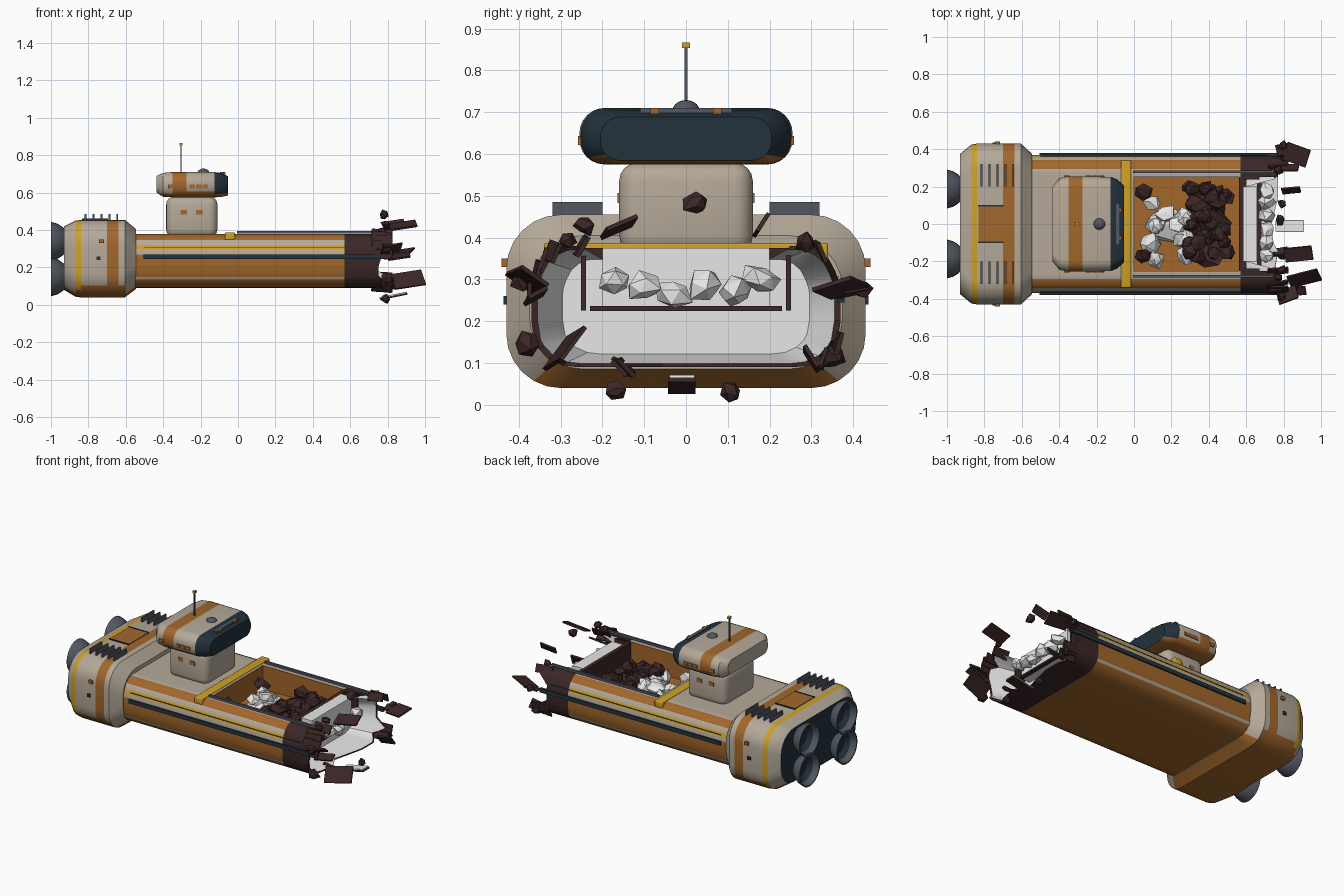
import bpy, bmesh, math, random
from mathutils import Vector, Euler, Matrix

if "Cube" in bpy.data.objects:
    bpy.data.objects.remove(bpy.data.objects["Cube"])
random.seed(4)

# Colours
COL = dict(beige=(0.46, 0.40, 0.32), orange=(0.36, 0.135, 0.025), yellow=(0.62, 0.35, 0.02),
           burnt=(0.045, 0.02, 0.02), navy=(0.017, 0.032, 0.045), slate=(0.085, 0.095, 0.12),
           white=(0.8, 0.8, 0.8))
NAMES = list(COL)
MATS = []
for k, c in COL.items():
    m = bpy.data.materials.new(k + "_paint")
    m.diffuse_color = (*c, 1)
    m.use_nodes = True
    m.node_tree.nodes["Principled BSDF"].inputs["Base Color"].default_value = m.diffuse_color
    MATS.append(m)
IDX = {k: i for i, k in enumerate(NAMES)}


def finish(name, bm, smooth=True):
    bmesh.ops.recalc_face_normals(bm, faces=bm.faces)
    me = bpy.data.meshes.new(name)
    bm.to_mesh(me)
    bm.free()
    for m in MATS:
        me.materials.append(m)
    ob = bpy.data.objects.new(name, me)
    bpy.context.collection.objects.link(ob)
    if smooth:
        bpy.ops.object.select_all(action='DESELECT')
        ob.select_set(True)
        bpy.context.view_layer.objects.active = ob
        bpy.ops.object.shade_smooth_by_angle(angle=math.radians(32))
    return ob


def loft(name, rings, mat, caps=(None, None), skip=None, under=False):
    """Skin rings of points; mat(ring, segment) gives the colour, caps colour the ends."""
    bm = bmesh.new()
    vs = [[bm.verts.new(p) for p in r] for r in rings]
    n = len(rings[0])
    for a in range(len(vs) - 1):
        for s in range(n):
            if skip and skip(a, s):
                continue
            t = (s + 1) % n
            f = bm.faces.new((vs[a][s], vs[a][t], vs[a + 1][t], vs[a + 1][s]))
            f.material_index = IDX[mat(a, s)]
    for ring, c in zip((vs[0], vs[-1]), caps):
        if c:
            bm.faces.new(ring).material_index = IDX[c]
    if under:  # underside paint
        bmesh.ops.recalc_face_normals(bm, faces=bm.faces)
        for f in bm.faces:
            if f.normal.z < -0.6:
                f.material_index = IDX['orange']
    return finish(name, bm)


def box(name, c, s, mat, rot=(0, 0, 0), bevel=0):
    bm = bmesh.new()
    bmesh.ops.create_cube(bm, size=1, matrix=Matrix.Diagonal((*s, 1)))
    if bevel:
        bmesh.ops.bevel(bm, geom=bm.edges[:], offset=bevel, segments=4, profile=0.5, affect='EDGES')
    bm.transform(Matrix.Translation(c) @ Euler(rot).to_matrix().to_4x4())
    for f in bm.faces:
        f.material_index = IDX[mat]
    return finish(name, bm, bevel > 0)


def rock(name, c, r, mat, flat=0.8):
    bm = bmesh.new()
    bmesh.ops.create_icosphere(bm, subdivisions=1, radius=r)
    for v in bm.verts:
        v.co *= random.uniform(0.65, 1.2)
        v.co.z *= flat
    bmesh.ops.dissolve_limit(bm, angle_limit=0.35, verts=bm.verts, edges=bm.edges)
    bm.transform(Matrix.Translation(c) @ Euler([random.uniform(-.5, .5), random.uniform(-.5, .5),
                                                random.uniform(0, 6)]).to_matrix().to_4x4())
    for f in bm.faces:
        f.material_index = IDX[mat]
    finish(name, bm, False)


def rrect(x, w, z0, z1, r, n=7):
    pts = []
    for k, (sy, cz) in enumerate(((1, z1 - r), (-1, z1 - r), (-1, z0 + r), (1, z0 + r))):
        for i in range(n):
            a = math.pi / 2 * (k + i / (n - 1))
            pts.append((x, sy * (w - r) + r * math.cos(a), cz + r * math.sin(a)))
    return pts


def circle(x, y, z, r, n=24):
    return [(x, y + r * math.cos(2 * math.pi * i / n), z + r * math.sin(2 * math.pi * i / n)) for i in range(n)]


# Hull: striped shell, open bay on top, torn burnt end with pale inside
P = [(.25, .38), (.27, .38), (.295, .378), (.32, .367), (.342, .348), (.357, .32), (.366, .295), (.37, .27),
     (.37, .2), (.362, .15), (.354, .135), (.33, .11), (.295, .094), (.26, .09), (.15, .09), (.06, .09)]
SEG = ['beige', 'beige', 'orange', 'orange', 'beige', 'yellow', 'beige', 'orange', 'orange', 'beige'] + ['orange'] * 5
loop = P + [(-y, z) for y, z in reversed(P)]
segcol = SEG + ['orange'] + SEG[::-1] + ['beige']
jag = [random.choice((.72, .75, .77, .79)) for _ in loop]


def hull_ring(xs, sy=1, sz=1):
    return [(x, y * sy, .235 + (z - .235) * sz) for x, (y, z) in zip(xs, loop)]


N = len(loop)
rings = [hull_ring([x] * N) for x in (-.56, 0, .57, .66)]
rings += [hull_ring(jag), hull_ring(jag, .96, .94), hull_ring([.6] * N, .8, .78)]
loft("hull", rings, lambda a, s: segcol[s] if a < 2 else 'burnt' if a < 5 else 'white',
     ('beige', 'white'), lambda a, s: a >= 1 and s == N - 1)

# Cargo bay
box("bay_floor", (.29, 0, .225), (.6, .5, .01), 'orange')
box("bay_rear_wall", (-.005, 0, .30), (.01, .5, .15), 'orange')
for s in (-1, 1):
    box("bay_side_wall", (.285, s * .253, .303), (.57, .006, .15), 'orange')
    box("bay_burnt_wall", (.62, s * .245, .30), (.1, .012, .15), 'burnt')
    box("bay_rail", (.37, s * .28, .388), (.75, .014, .014), 'slate')
    box("side_rail", (.13, s * .37, .257), (1.27, .018, .025), 'navy')
    box("upper_side_trim", (.1, s * .362, .305), (1.2, .006, .004), 'navy')
box("bulkhead", (.573, 0, .30), (.025, .5, .15), 'burnt')
box("bulkhead_lining", (.622, 0, .302), (.073, .4, .145), 'white')
box("deck_edge", (.67, 0, .23), (.025, .46, .012), 'burnt')
box("yellow_frame", (-.043, 0, .366), (.055, .68, .042), 'yellow', bevel=.006)

# Cargo rocks
rock("pale_mound", (.17, 0, .24), .11, 'white', .5)
for s in (-1, 0, 1):
    rock("dark_mound", (.4, s * .13, .24), .13, 'burnt', .45)
for i in range(17):
    rock("pale_rock", (random.uniform(.08, .28), random.uniform(-.2, .2), random.uniform(.25, .3)),
         random.uniform(.04, .065), 'white')
for i in range(40):
    rock("dark_rock", (random.uniform(.28, .51), random.uniform(-.21, .21), random.uniform(.26, .32)),
         random.uniform(.035, .055), 'burnt')
for y in (-.17, .17):
    rock("stray_rock", (.05, y, .30), .05, 'burnt')
for y in (-.17, -.1, -.03, .04, .12, .18):
    rock("torn_chunk", (.71, y, .27 + random.uniform(-.01, .03)), .048, 'white')

# Flying debris around the torn end
PLATES = [(.87, .37, .28, .13, .1, .3, -.35), (.91, -.29, .135, .17, .1, .9, .25), (.82, -.38, .3, .11, .08, -.6, .35),
          (.88, -.16, .425, .15, .08, .4, .1), (.84, .18, .43, .1, .05, 1, .1), (.83, .30, .11, .1, .06, -1, 0),
          (.86, -.36, .26, .12, .05, .5, .1), (.80, .40, .27, .08, .06, .2, .2)]
for x, y, z, l, w, rx, rz in PLATES:
    box("debris_plate", (x, y, z), (l, w, .01), 'burnt', (rx, -.15, rz))
box("debris_lining", (.83, -.01, .053), (.15, .06, .006), 'white', (0, -.2, 0))
box("debris_lower_plate", (.833, -.01, .045), (.15, .065, .01), 'burnt', (0, -.2, 0))
for x, y, z, r in ((.78, .025, .48, .032), (.79, -.245, .43, .027), (.77, .285, .39, .027), (.77, -.285, .39, .024),
                   (.8, -.38, .145, .036), (.8, .35, .11, .03), (.79, .11, .03, .028), (.79, -.17, .035, .028),
                   (.8, .42, .28, .025), (.79, -.39, .3, .03)):
    rock("debris_chunk", (x, y, z), r, 'burnt', 1)
for i in range(12):  # torn strips on the rim
    j = random.randrange(N)
    y, z = loop[j]
    box("torn_strip", (.77, y, z), (.11, .05, .01), 'burnt',
        (math.atan2(z - .235, y) - math.pi / 2, random.uniform(-.1, .1), random.uniform(-.2, .2)))

# Engine block
ST = [(-.93, .375, .08, .42), (-.87, .425, .044, .45), (-.84, .43, .04, .455), (-.70, .43, .04, .455),
      (-.64, .43, .04, .455), (-.605, .43, .04, .455), (-.545, .375, .085, .405)]
BAND = ['beige', 'yellow', 'beige', 'orange', 'beige', 'beige']
loft("engine_block", [rrect(x, w, a, b, .13) for x, w, a, b in ST], lambda a, s: BAND[a],
     ('navy', 'beige'), under=True)
box("engine_top_hatch", (-.765, 0, .456), (.135, .19, .007), 'orange')
for s in (-1, 1):
    box("hatch_edge", (-.765, s * .098, .457), (.14, .008, .009), 'navy')
    for x in (-.815, -.773, -.73, -.687, -.645):
        box("cooling_fin", (x, s * .26, .462), (.009, .12, .046), 'slate')
    box("side_lamp", (-.73, s * .432, .34), (.025, .018, .02), 'orange')
    box("side_port", (-.745, s * .43, .25), (.022, .014, .02), 'navy')
    # Nozzles
    for z in (.15, .34):
        prof = [(-.92, .06), (-.94, .078), (-.965, .094), (-1, .104), (-1, .096), (-.965, .082), (-.94, .05)]
        loft("nozzle", [circle(x, s * .187, z, r) for x, r in prof],
             lambda a, q: 'slate' if a < 5 else 'navy', (None, 'navy'))

# Bridge tower and head
box("bridge_tower", (-.247, 0, .47), (.275, .32, .22), 'beige', bevel=.045)
HD = [(-.435, .2, .6, .69), (-.4, .245, .578, .706), (-.35, .255, .575, .71), (-.275, .255, .575, .71),
      (-.125, .252, .575, .71), (-.09, .238, .577, .705), (-.053, .205, .585, .688)]
HB = ['beige', 'beige', 'orange', 'beige', 'navy', 'navy']
loft("bridge_head", [rrect(x, w, a, b, min(.06, (b - a) * .45)) for x, w, a, b in HD],
     lambda a, s: HB[a], ('beige', 'navy'), under=True)
box("visor_bar", (-.085, 0, .703), (.02, .22, .014), 'slate')
for s in (-1, 1):
    box("visor_lamp", (-.075, s * .075, .703), (.016, .02, .014), 'orange')
    for x in (-.36, -.245, -.21, -.175):
        box("head_window", (x, s * .254, .632), (.028, .008, .022), 'orange')
    for x in (-.29, -.207):
        box("tower_window", (x, s * .16, .495), (.034, .008, .024), 'orange')

# Sensor dome and antenna
bm = bmesh.new()
bmesh.ops.create_uvsphere(bm, u_segments=20, v_segments=10, radius=.032)
bm.transform(Matrix.Translation((-.185, 0, .705)) @ Matrix.Diagonal((1, 1, .75, 1)))
for f in bm.faces:
    f.material_index = IDX['slate']
finish("sensor_dome", bm)
box("antenna_mast", (-.305, 0, .78), (.007, .007, .15), 'slate')
box("antenna_tip", (-.305, 0, .86), (.018, .02, .013), 'yellow')
